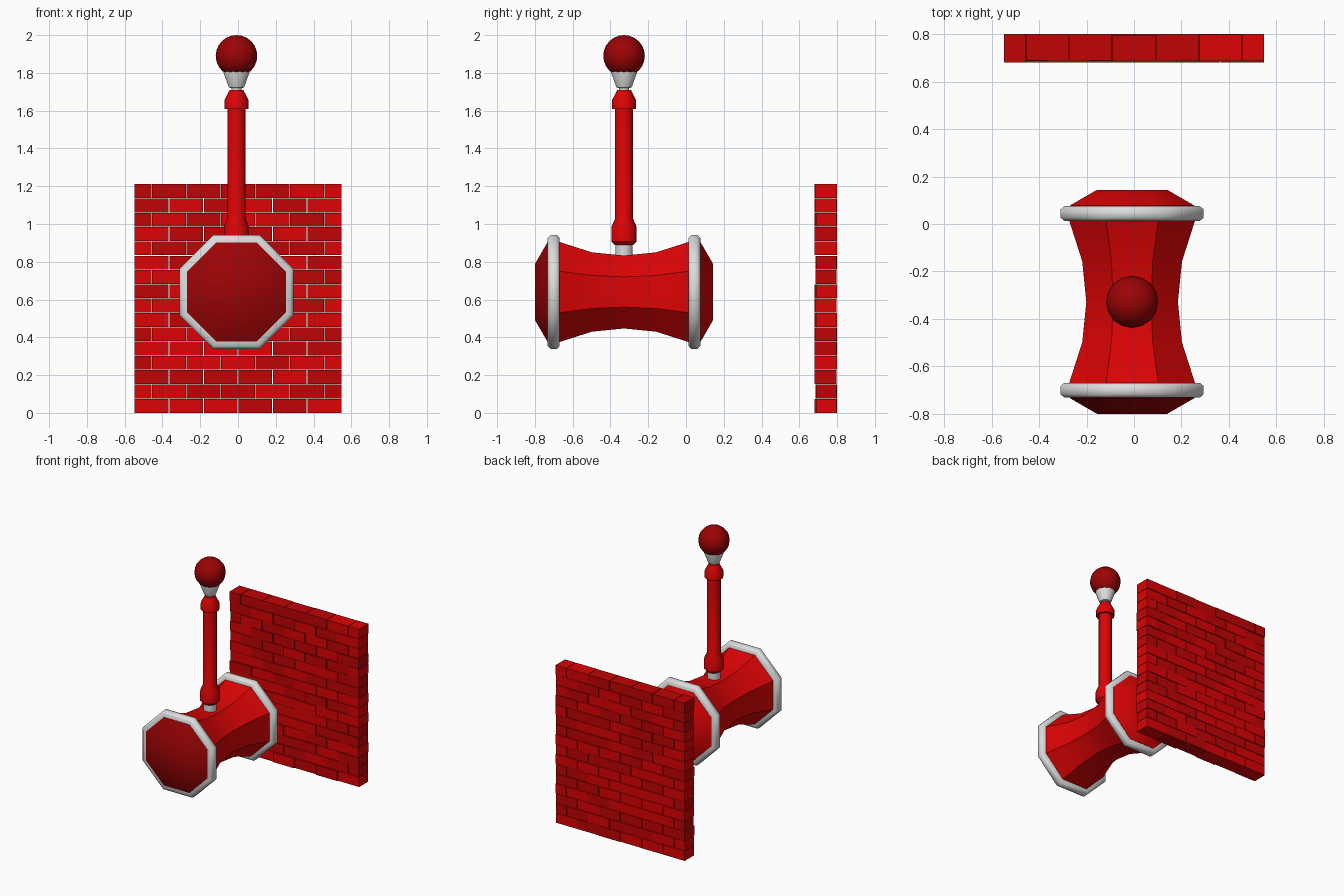
import bpy, bmesh, math, random
from mathutils import Matrix

if "Cube" in bpy.data.objects:
    bpy.data.objects.remove(bpy.data.objects["Cube"])

random.seed(4)
CX, CY, CZ = -0.008, -0.328, 0.64   # centre of the hammer head


def material(name, rgb):
    m = bpy.data.materials.new(name)
    m.diffuse_color = (*rgb, 1)
    m.use_nodes = True
    m.node_tree.nodes["Principled BSDF"].inputs["Base Color"].default_value = m.diffuse_color
    return m


RED = material("bright red", (0.72, 0.001, 0.0015))
BRICK = material("brick red", (0.53, 0.001, 0.0015))
DARK = material("dark red", (0.33, 0.001, 0.0015))
SILVER = material("silver", (0.72, 0.72, 0.72))


def finish(bm, name, mats, matrix=None, angle=None):
    """Make the object; faces meeting below the angle are shaded smooth."""
    bmesh.ops.recalc_face_normals(bm, faces=bm.faces)
    if matrix:
        bm.transform(matrix)
    me = bpy.data.meshes.new(name)
    bm.to_mesh(me)
    bm.free()
    for m in mats:
        me.materials.append(m)
    if angle:
        me.shade_smooth()
        me.set_sharp_from_angle(angle=math.radians(angle))
    ob = bpy.data.objects.new(name, me)
    bpy.context.collection.objects.link(ob)
    return ob


def lathe(name, profile, sides, mat, matrix, closed=False, angle=32):
    """Turn (apothem, height) points round z as a flat-sided prism."""
    bm = bmesh.new()
    k = 1 / math.cos(math.pi / sides)
    rings = []
    for r, h in profile:
        rings.append([bm.verts.new((r * k * math.cos((i + .5) * math.tau / sides),
                                    r * k * math.sin((i + .5) * math.tau / sides), h))
                      for i in range(sides)])
    pairs = list(zip(rings, rings[1:]))
    if closed:
        pairs.append((rings[-1], rings[0]))
    else:
        bm.faces.new(rings[0])
        bm.faces.new(rings[-1])
    for a, b in pairs:
        for i in range(sides):
            j = (i + 1) % sides
            bm.faces.new((a[i], a[j], b[j], b[i]))
    return finish(bm, name, [mat], matrix, angle)


# Hammer head: waisted octagonal barrel lying along y
centre = Matrix.Translation((CX, CY, CZ))
lathe("head_barrel", [(.266, -.345), (.21, -.17), (.193, 0), (.21, .17), (.266, .345)],
      8, RED, centre @ Matrix.Rotation(math.pi / 2, 4, 'X'))

# Silver band and striking cap at each end, the front cap darker
for end, turn, cap in (("front", math.pi / 2, DARK), ("back", -math.pi / 2, RED)):
    mtx = centre @ Matrix.Rotation(turn, 4, 'X')
    lathe(end + "_band", [(.25, .341), (.285, .341), (.301, .354), (.301, .39),
                          (.285, .404), (.25, .404)], 8, SILVER, mtx, closed=True, angle=55)
    lathe(end + "_cap", [(.262, .36), (.262, .406), (.148, .472)], 8, cap, mtx)

# Handle parts stacked up z
up = Matrix.Translation((CX, CY, 0))
lathe("handle_socket", [(.045, .80), (.045, .90)], 12, SILVER, up)
lathe("handle_shaft", [(.05, .89), (.067, .908), (.067, .985), (.047, 1.03), (.047, 1.608),
                       (.064, 1.608), (.064, 1.655), (.036, 1.71)], 12, RED, up)
lathe("pommel_neck", [(.026, 1.70), (.026, 1.72), (.04, 1.722), (.068, 1.80), (.068, 1.81)],
      12, SILVER, up)
bm = bmesh.new()
bmesh.ops.create_uvsphere(bm, u_segments=16, v_segments=12, radius=.11)
finish(bm, "pommel_ball", [DARK], Matrix.Translation((CX, CY, 1.89)), angle=60)

# Brick wall: 16 courses in running bond, with thin open joints
bm = bmesh.new()
ROWS, COLS, HALF, HEIGHT = 16, 6, .548, 1.212
bw, bh, gap = 2 * HALF / COLS, HEIGHT / ROWS, .0015
for row in range(ROWS):
    cuts = [-HALF + bw * i for i in range(COLS + 1)]
    if row % 2:
        cuts = [-HALF] + [c + bw / 2 for c in cuts[:-1]] + [HALF]
    for x0, x1 in zip(cuts, cuts[1:]):
        x0 += gap if x0 > -HALF else 0
        x1 -= gap if x1 < HALF else 0
        z0 = row * bh + (gap if row else 0)
        z1 = (row + 1) * bh - (gap if row < ROWS - 1 else 0)
        y0 = random.choice((.681, .686, .688, .689))
        y1 = random.choice((.796, .798, .80))
        mtx = Matrix.Translation(((x0 + x1) / 2, (y0 + y1) / 2, (z0 + z1) / 2)) \
            @ Matrix.Diagonal((x1 - x0, y1 - y0, z1 - z0, 1))
        verts = bmesh.ops.create_cube(bm, size=1, matrix=mtx)["verts"]
        shade = random.choice((0, 1))
        for f in {f for v in verts for f in v.link_faces}:
            f.material_index = shade
finish(bm, "brick_wall", [RED, BRICK])
